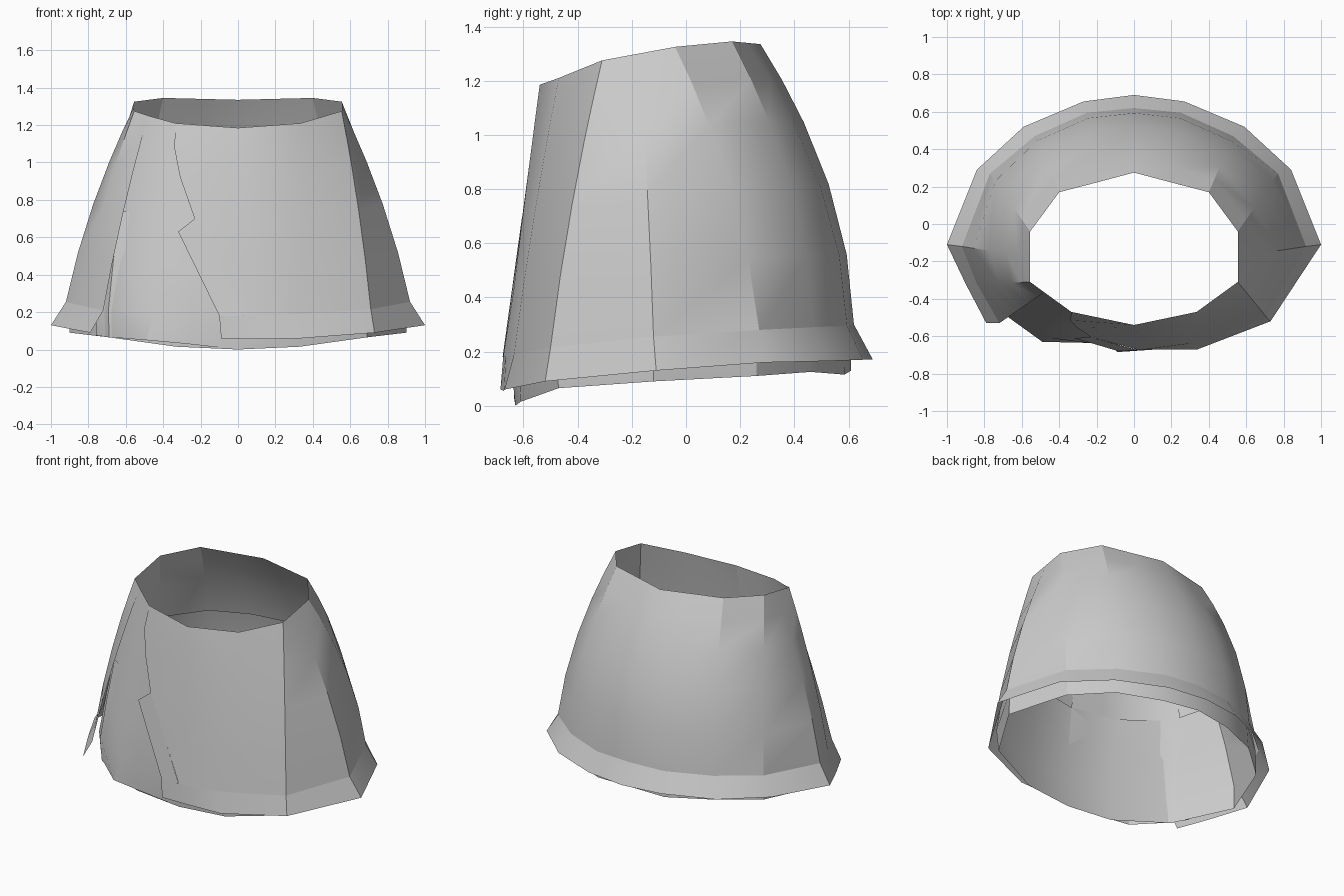
import bpy, math
from mathutils import Vector as V

cube = bpy.data.objects.get("Cube")
if cube:
    bpy.data.objects.remove(cube)

cloth = bpy.data.materials.new("grey_cloth")
cloth.use_nodes = True
GREY = (0.6, 0.6, 0.6, 1)
cloth.diffuse_color = GREY
cloth.node_tree.nodes["Principled BSDF"].inputs["Base Color"].default_value = GREY

ROWS = [0, 0.13, 0.28, 0.5, 0.75, 1]

# Half outlines, from centre back round to centre front
WAIST = [(0, .275, 1.335), (.2, .222, 1.34), (.4, .17, 1.345), (.555, -.04, 1.325),
         (.555, -.175, 1.3), (.555, -.31, 1.275), (.335, -.47, 1.21), (0, -.54, 1.185)]
FOLD = [(0, .62, .3), (.25, .595, .295), (.53, .47, .29), (.77, .27, .28),
        (.92, -.12, .255), (.71, -.5, .215), (.33, -.635, .19), (.1, -.665, .18)]
HEM = [(0, .69, .17), (.27, .655, .17), (.59, .52, .165), (.84, .29, .16),
       (1, -.11, .13), (.73, -.52, .09), (.34, -.67, .06), (.1, -.672, .055)]
LINING = [(0, .61, .13), (.25, .585, .115), (.53, .46, .125), (.76, .26, .11),
          (.9, -.12, .09), (.69, -.47, .065), (.33, -.61, .015), (0, -.63, 0)]
BULGE = [.23, .23, .22, .16, .1, .08, .05, .02]


def mirror(p):
    return V((-p[0], p[1], p[2]))


def column(top, low, bulge, rows=ROWS):
    """Points from waist to fold, swelling outward in the middle."""
    top, low = V(top), V(low)
    pts = []
    for t in rows:
        f = t + 4 * bulge * t * (1 - t)
        p = top.lerp(low, f)
        p.z = top.z + (low.z - top.z) * t
        pts.append(p)
    return pts


def sheet(name, columns, closed=False):
    """Loft a sheet of cloth through columns of points."""
    n, m = len(columns), len(columns[0])
    verts = [p for c in columns for p in c]
    faces = []
    for i in range(n if closed else n - 1):
        j = (i + 1) % n
        for k in range(m - 1):
            faces.append((i * m + k, i * m + k + 1, j * m + k + 1, j * m + k))
    mesh = bpy.data.meshes.new(name)
    mesh.from_pydata(verts, [], faces)
    mesh.materials.append(cloth)
    ob = bpy.data.objects.new(name, mesh)
    bpy.context.collection.objects.link(ob)
    bpy.ops.object.select_all(action='DESELECT')
    ob.select_set(True)
    bpy.context.view_layer.objects.active = ob
    bpy.ops.object.shade_smooth_by_angle(angle=math.radians(28))
    return ob


# Main wrap: side panel edge, round the back, to the slanted front edge
side = column((-.48, -.365, 1.25), (-.72, -.53, .21), .06)
corner = column((-.555, -.31, 1.275), (-.84, -.32, .235), .09)
left = [column(WAIST[i], FOLD[i], BULGE[i]) for i in range(8)]
right = [[mirror(p) for p in left[i]] for i in range(4, 0, -1)]
slant_x = [-.335, -.34, -.31, -.23, -.1, .03]
slant_y = [-.47, -.515, -.55, -.605, -.64, -.675]
slant = [V((x, y, 1.21 - 1.03 * t)) for x, y, t in zip(slant_x, slant_y, ROWS)]
sheet("wrap_panel", [side, corner] + right + left + [slant])

# Flared hem band
upper = [side[-1], corner[-1]] + [c[-1] for c in right + left] + [V((-.1, -.675, .18))]
lower = [V((-.79, -.53, .09)), V((-.9, -.32, .11))]
lower += [mirror(HEM[i]) for i in range(4, 0, -1)]
lower += [V(p) for p in HEM] + [V((-.09, -.685, .06))]
sheet("hem_band", [list(pair) for pair in zip(upper, lower)])


# Lining inside the wrap, showing just below the hem
def lining_column(i, rows=ROWS[3:]):
    low = V(FOLD[i])
    low.x, low.y = low.x * .975, low.y * .975
    if i == 7:
        low.x = 0
    return column(WAIST[i], low, BULGE[i], rows) + [V(LINING[i])]


half = [lining_column(i) for i in range(8)]
sheet("lining", half + [[mirror(p) for p in half[i]] for i in range(6, 0, -1)], True)

# Underlap filling the front opening
under = [column((-.555, -.31, 1.275), (-.76, -.4, .22), .06) + [V((-.76, -.38, .075))],
         column((-.48, -.365, 1.25), (-.67, -.5, .21), .04) + [V((-.68, -.47, .065))],
         column((-.335, -.47, 1.21), (-.45, -.61, .19), .04) + [V((-.49, -.63, .05))],
         column((-.2, -.5, 1.195), (-.25, -.635, .18), .02) + [V((-.27, -.635, .03))],
         lining_column(7, ROWS)]
sheet("underlap", under)

# Narrow facing along the slanted edge
sheet("edge_facing", [[V((-.23, -.605, .7)), V((.03, -.677, .18))],
                      [V((-.32, -.61, .63)), V((-.1, -.675, .18))]])
